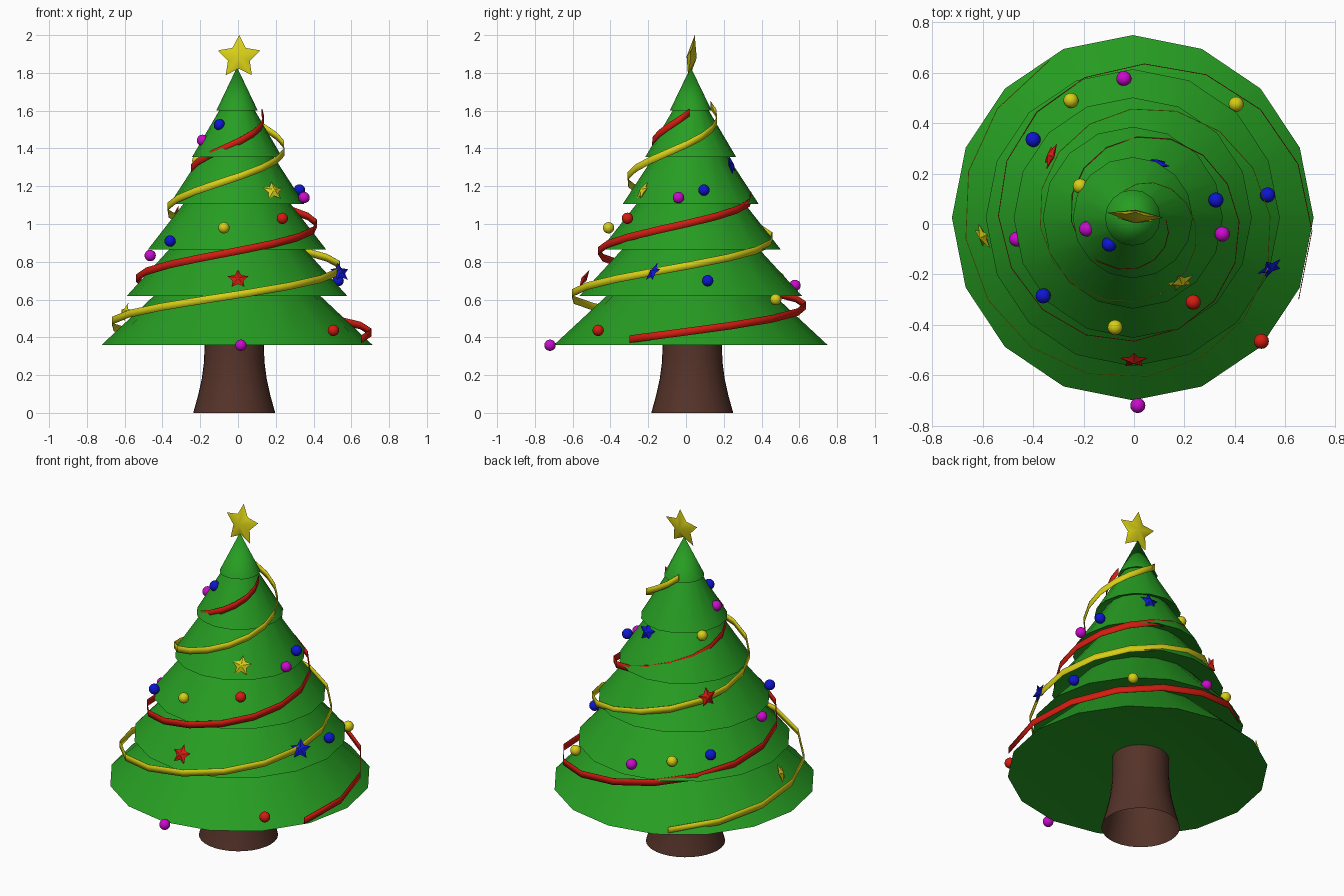
import bpy, bmesh, math
from mathutils import Euler, Vector

if "Cube" in bpy.data.objects:
    bpy.data.objects.remove(bpy.data.objects["Cube"])

COLORS = {
    "green": (0.02, 0.34, 0.016), "brown": (0.09, 0.033, 0.022),
    "yellow": (0.68, 0.62, 0.008), "red": (0.65, 0.012, 0.005),
    "blue": (0.004, 0.008, 0.65), "magenta": (0.6, 0.003, 0.62),
}
MATS = {}
for key, rgb in COLORS.items():
    MATS[key] = bpy.data.materials.new(key)
    MATS[key].diffuse_color = (*rgb, 1)


def make(name, bm, color, smooth=None):
    bmesh.ops.recalc_face_normals(bm, faces=bm.faces)
    me = bpy.data.meshes.new(name)
    bm.to_mesh(me)
    bm.free()
    ob = bpy.data.objects.new(name, me)
    bpy.context.collection.objects.link(ob)
    me.materials.append(MATS[color])
    if smooth:
        bpy.ops.object.select_all(action='DESELECT')
        ob.select_set(True)
        bpy.context.view_layer.objects.active = ob
        bpy.ops.object.shade_smooth_by_angle(angle=math.radians(smooth))
    return ob


def lathe(name, profile, sides, center, color, ysc=1.0):
    """Revolve (radius, z) points; zero-radius ends close to a tip."""
    bm = bmesh.new()
    rings = []
    for r, z in profile:
        if r == 0:
            rings.append([bm.verts.new((center[0], center[1], z))] * sides)
        else:
            rings.append([bm.verts.new((center[0] + r * math.cos(2 * math.pi * i / sides),
                                        center[1] + r * ysc * math.sin(2 * math.pi * i / sides), z))
                          for i in range(sides)])
    for a, b in zip(rings, rings[1:]):
        for i in range(sides):
            j = (i + 1) % sides
            bm.faces.new(list(dict.fromkeys((a[i], a[j], b[j], b[i]))))
    return make(name, bm, color, 40)


def star(name, loc, outer, inner, depth, tilt, yaw, color):
    """Five-pointed faceted star facing -y before tilt and yaw (degrees)."""
    bm = bmesh.new()
    rim = []
    for i in range(10):
        r, a = (inner if i % 2 else outer), math.pi / 2 + i * math.pi / 5
        rim.append(bm.verts.new((r * math.cos(a), 0, r * math.sin(a))))
    for y in (-depth, depth):
        mid = bm.verts.new((0, y, 0))
        for i in range(10):
            bm.faces.new((rim[i], rim[(i + 1) % 10], mid))
    ob = make(name, bm, color, 50)
    ob.location = loc
    ob.rotation_euler = Euler((math.radians(-tilt), 0, math.radians(yaw)))


def ribbon(name, center, a0, a1, z0, z1, r0, r1, sag, color):
    """Thin upright strip spiralling up the tree."""
    bm = bmesh.new()
    n = round((a1 - a0) / 22.5)
    prev = None
    for i in range(n + 1):
        t = i / n
        a = math.radians(a0 + (a1 - a0) * t)
        r, z = r0 + (r1 - r0) * t, z0 + (z1 - z0) * t - sag * math.sin(math.pi * t)
        x, y = center[0] + r * math.cos(a), center[1] + r * math.sin(a)
        cur = [bm.verts.new((x, y, z - 0.02)), bm.verts.new((x, y, z + 0.02))]
        if prev:
            bm.faces.new((prev[0], cur[0], cur[1], prev[1]))
        prev = cur
    ob = make(name, bm, color, 40)
    mod = ob.modifiers.new("thickness", 'SOLIDIFY')
    mod.thickness = 0.003
    mod.offset = 0


# Trunk, flared at the foot and open underneath
lathe("trunk", [(0.217, 0), (0.192, 0.09), (0.172, 0.18), (0.16, 0.27), (0.157, 0.36), (0.157, 0.46)],
      32, (-0.02, 0.033), "brown")

# Foliage: six stacked skirts with slightly hollow undersides,
# each (bottom radius, bottom z, top radius, top z)
tiers = [(0.717, 0.36, 0.44, 0.62), (0.583, 0.62, 0.36, 0.865), (0.472, 0.865, 0.285, 1.105),
         (0.357, 1.105, 0.195, 1.355), (0.238, 1.355, 0.095, 1.6), (0.11, 1.6, 0, 1.83)]
profile = [(0, 0.46)]
for i, (rb, zb, rt, zt) in enumerate(tiers):
    profile.append((rb, zb))
    rise = 0.03 if i < 4 else 0.006 if i == 4 else 0
    profile.append((rt - rise * (rb - rt) / (zt - zb), zt + rise))
lathe("foliage", profile, 16, (-0.005, 0.025), "green", 1.01)

# Ribbons
ribbon("red_ribbon", (0.012, 0.013), -26, 722, 0.39, 1.59, 0.713, 0.115, 0.005, "red")
ribbon("yellow_ribbon", (0.01, 0.0), 118, 832, 0.38, 1.63, 0.735, 0.14, 0.03, "yellow")

# Star on top and small hanging stars: (location, tilt, yaw, color)
star("top_star", (0.005, 0.03, 1.883), 0.118, 0.061, 0.027, 8, -5, "yellow")
small = [((0.187, -0.23, 1.175), 30, 20, "yellow"), ((0, -0.54, 0.708), 30, 0, "red"),
         ((0.54, -0.175, 0.745), 30, 32, "blue"), ((-0.6, -0.05, 0.53), 22, -65, "yellow"),
         ((-0.33, 0.27, 1.04), 15, -112, "red"), ((0.09, 0.24, 1.31), 15, 172, "blue")]
for i, (loc, tilt, yaw, color) in enumerate(small):
    star(f"star_ornament_{i + 1}", loc, 0.058, 0.03, 0.016, tilt, yaw, color)

# Ball ornaments
balls = {
    "blue": [(-0.098, -0.08, 1.525), (0.325, 0.095, 1.18), (-0.36, -0.285, 0.91),
             (0.53, 0.115, 0.70), (-0.4, 0.335, 0.735)],
    "magenta": [(-0.188, -0.02, 1.443), (0.35, -0.04, 1.14), (-0.465, -0.06, 0.833),
                (-0.04, 0.577, 0.675), (0.015, -0.72, 0.358)],
    "yellow": [(-0.213, 0.15, 1.335), (-0.075, -0.41, 0.98), (-0.25, 0.49, 0.715), (0.405, 0.475, 0.6)],
    "red": [(0.235, -0.31, 1.03), (0.505, -0.465, 0.437)],
}
for color, spots in balls.items():
    for i, p in enumerate(spots):
        bm = bmesh.new()
        bmesh.ops.create_uvsphere(bm, u_segments=16, v_segments=10, radius=0.03)
        make(f"{color}_ball_{i + 1}", bm, color, 60).location = Vector(p)

for m in bpy.data.materials:
    if m.users and not m.is_grease_pencil:
        m.use_nodes = True
        m.node_tree.nodes["Principled BSDF"].inputs["Base Color"].default_value = m.diffuse_color
